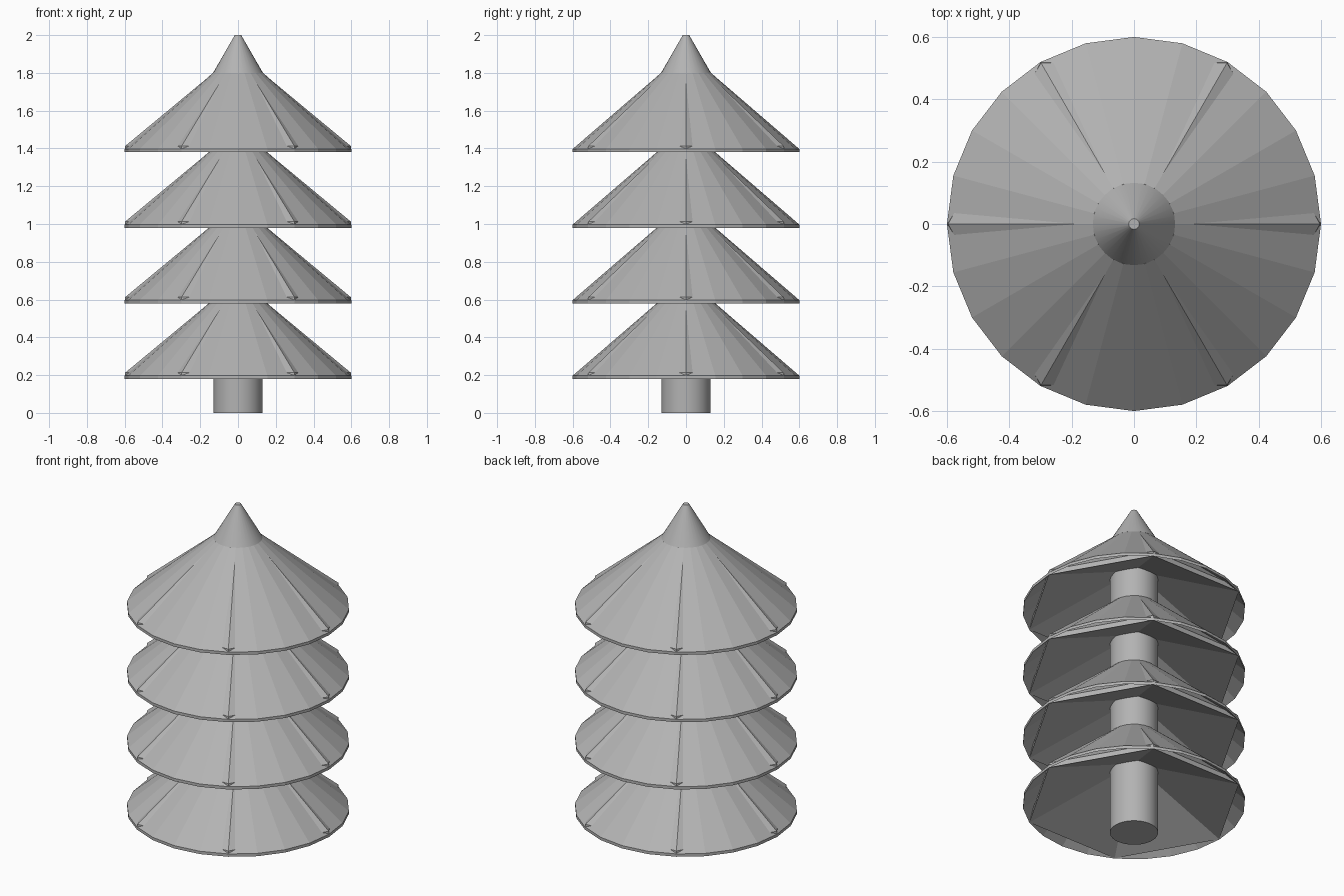
import bpy, bmesh
from math import cos, sin, tau, radians

if "Cube" in bpy.data.objects:
    bpy.data.objects.remove(bpy.data.objects["Cube"])

grey = bpy.data.materials.new("grey")
grey.diffuse_color = (0.45, 0.45, 0.45, 1)
grey.use_nodes = True
grey.node_tree.nodes["Principled BSDF"].inputs["Base Color"].default_value = grey.diffuse_color


def revolve(name, profile, sides, closed=False, smooth=False):
    """Spin an (r, z) profile around z; closed profiles make hollow shells."""
    bm = bmesh.new()
    rings = [[bm.verts.new((r * cos(tau * i / sides), r * sin(tau * i / sides), z))
              for i in range(sides)] for r, z in profile]
    pairs = list(zip(rings, rings[1:]))
    if closed:
        pairs.append((rings[-1], rings[0]))
    else:
        bm.faces.new(rings[0])
        bm.faces.new(rings[-1])
    for a, b in pairs:
        for i in range(sides):
            j = (i + 1) % sides
            bm.faces.new((a[i], a[j], b[j], b[i]))
    bmesh.ops.recalc_face_normals(bm, faces=bm.faces)
    mesh = bpy.data.meshes.new(name)
    bm.to_mesh(mesh)
    bm.free()
    mesh.materials.append(grey)
    ob = bpy.data.objects.new(name, mesh)
    bpy.context.collection.objects.link(ob)
    if smooth:
        bpy.ops.object.select_all(action='DESELECT')
        ob.select_set(True)
        bpy.context.view_layer.objects.active = ob
        bpy.ops.object.shade_smooth_by_angle(angle=radians(30))
    return ob


# Trunk and pointed tip
revolve("trunk", [(0.13, 0), (0.13, 1.8)], 32, smooth=True)
revolve("tip", [(0.132, 1.8), (0.017, 2.0)], 32, smooth=True)

# Four tiers: a round thin skirt over six flat panels whose ridges poke through
for n in range(4):
    z = 0.2 + 0.4 * n
    revolve(f"skirt_{n + 1}", [(0.6, z - 0.02), (0.6, z - 0.003), (0.132, z + 0.4),
                               (0.13, z + 0.383)], 24, closed=True)
    revolve(f"panels_{n + 1}", [(0.6, z - 0.018), (0.597, z + 0.013), (0.13, z + 0.4),
                                (0.12, z + 0.18)], 6, closed=True)
